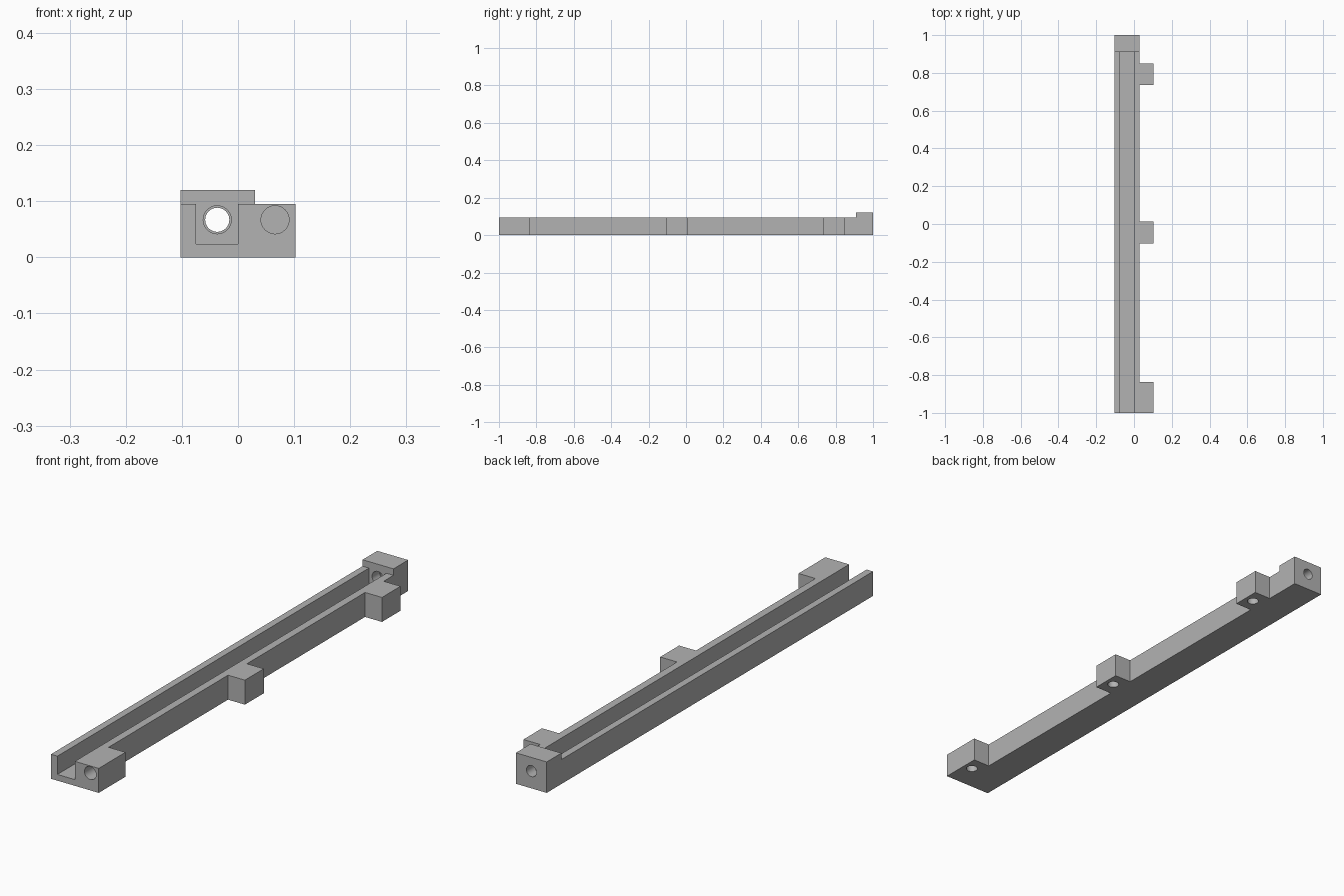
import bpy
import bmesh
import math
from mathutils import Matrix, Vector

cube = bpy.data.objects.get("Cube")
if cube:
    bpy.data.objects.remove(cube, do_unlink=True)

grey = bpy.data.materials.new("plain_grey")
grey.use_nodes = True
grey.diffuse_color = (0.45, 0.45, 0.45, 1)
grey.node_tree.nodes["Principled BSDF"].inputs["Base Color"].default_value = grey.diffuse_color


def finish(name, bm):
    bmesh.ops.recalc_face_normals(bm, faces=bm.faces)
    mesh = bpy.data.meshes.new(name)
    bm.to_mesh(mesh)
    bm.free()
    mesh.materials.append(grey)
    obj = bpy.data.objects.new(name, mesh)
    bpy.context.collection.objects.link(obj)
    return obj


def extrude_profile(name, points, y0, y1):
    """Closed (x, z) profile swept along y."""
    bm = bmesh.new()
    face = bm.faces.new([bm.verts.new((x, y0, z)) for x, z in points])
    swept = bmesh.ops.extrude_face_region(bm, geom=[face])["geom"]
    verts = [v for v in swept if isinstance(v, bmesh.types.BMVert)]
    bmesh.ops.translate(bm, verts=verts, vec=(0, y1 - y0, 0))
    return finish(name, bm)


def block(name, x0, x1, y0, y1, top):
    return extrude_profile(name, [(x0, 0), (x1, 0), (x1, top), (x0, top)], y0, y1)


def drill(name, start, end, radius):
    a, b = Vector(start), Vector(end)
    turn = (b - a).to_track_quat("Z", "Y").to_matrix().to_4x4()
    bm = bmesh.new()
    bmesh.ops.create_cone(bm, cap_ends=True, segments=40, radius1=radius, radius2=radius,
                          depth=(b - a).length, matrix=Matrix.Translation((a + b) / 2) @ turn)
    return finish(name, bm)


def combine(target, tool, operation):
    mod = target.modifiers.new(operation.title(), "BOOLEAN")
    mod.operation = operation
    mod.solver = "EXACT"
    mod.object = tool
    bpy.context.view_layer.objects.active = target
    bpy.ops.object.modifier_apply(modifier=mod.name)
    bpy.data.objects.remove(tool, do_unlink=True)


LEFT, WALL, RIGHT = -0.1025, 0.03, 0.1025
RIM, FLOOR, HOLE_Z = 0.095, 0.024, 0.067
SLOT_A, SLOT_B = -0.075, 0.0
BORE_X, LUG_X = -0.037, 0.066

# Open U-shaped channel
rail = extrude_profile("channel_rail", [
    (LEFT, 0), (WALL, 0), (WALL, RIM), (SLOT_B, RIM),
    (SLOT_B, FLOOR), (SLOT_A, FLOOR), (SLOT_A, RIM), (LEFT, RIM)], -1, 0.95)

# Raised block closing the back end
combine(rail, block("end_block", LEFT, WALL, 0.91, 1, 0.12), "UNION")

# Mounting lugs along the side
lugs = [(-1, -0.836), (-0.104, 0.012), (0.736, 0.85)]
for y0, y1 in lugs:
    combine(rail, block("mounting_lug", 0.015, RIGHT, y0, y1, RIM), "UNION")

# Blind screw holes under the lugs
for y0, y1 in lugs:
    y = y1 - 0.058
    combine(rail, drill("screw_hole", (LUG_X, y, -0.02), (LUG_X, y, 0.07), 0.0215), "DIFFERENCE")

# Blind hole in the front lug, stepped bore through the end block
for y0, y1, x, radius in [(-1.05, -0.92, LUG_X, 0.025),
                          (0.88, 1.05, BORE_X, 0.0215),
                          (0.88, 0.955, BORE_X, 0.025)]:
    combine(rail, drill("bore", (x, y0, HOLE_Z), (x, y1, HOLE_Z), radius), "DIFFERENCE")

# Smooth bores, crisp edges
bpy.ops.object.select_all(action="DESELECT")
rail.select_set(True)
bpy.context.view_layer.objects.active = rail
bpy.ops.object.shade_smooth_by_angle(angle=math.radians(30))
